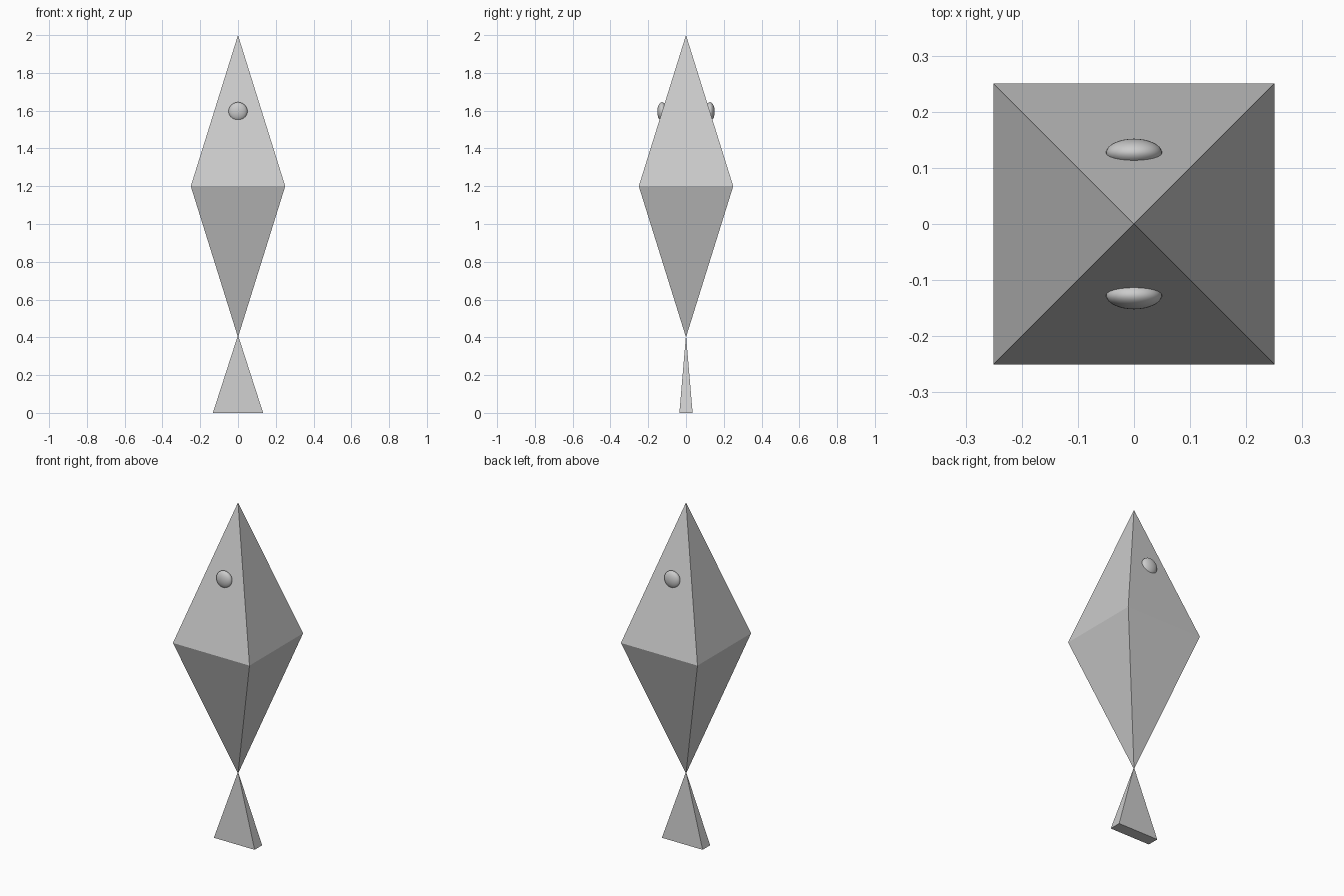
import bpy, math

if "Cube" in bpy.data.objects:
    bpy.data.objects.remove(bpy.data.objects["Cube"])


def pyramid(bm, half_x, half_y, base_z, tips, cap):
    """Rectangular base joined to one or two tip heights."""
    ring = [bm.verts.new((sx * half_x, sy * half_y, base_z))
            for sx, sy in ((-1, -1), (1, -1), (1, 1), (-1, 1))]
    for z in tips:
        tip = bm.verts.new((0, 0, z))
        for i in range(4):
            bm.faces.new((ring[i], ring[(i + 1) % 4], tip))
    if cap:
        bm.faces.new(ring)
    bmesh.ops.recalc_face_normals(bm, faces=bm.faces)


def add_pyramid(name, *args):
    mesh = bpy.data.meshes.new(name)
    bm = bmesh.new()
    pyramid(bm, *args)
    bm.to_mesh(mesh)
    bm.free()
    obj = bpy.data.objects.new(name, mesh)
    bpy.context.collection.objects.link(obj)


import bmesh

# Body: two square pyramids sharing a waist
add_pyramid("body", 0.25, 0.25, 1.2, (2.0, 0.4), False)

# Tail fin: thin pyramid meeting the body's lower tip
add_pyramid("tail_fin", 0.133, 0.035, 0.0, (0.412,), True)

# Eyes: flattened spheres set into the front and back faces
for name, side in (("front_eye", -1), ("back_eye", 1)):
    bpy.ops.mesh.primitive_uv_sphere_add(
        segments=32, ring_count=16, radius=1,
        location=(0, side * 0.127, 1.595))
    eye = bpy.context.object
    eye.name = name
    eye.scale = (0.05, 0.025, 0.05)
    bpy.ops.object.transform_apply(location=False, rotation=False, scale=True)
    bpy.ops.object.shade_smooth()
